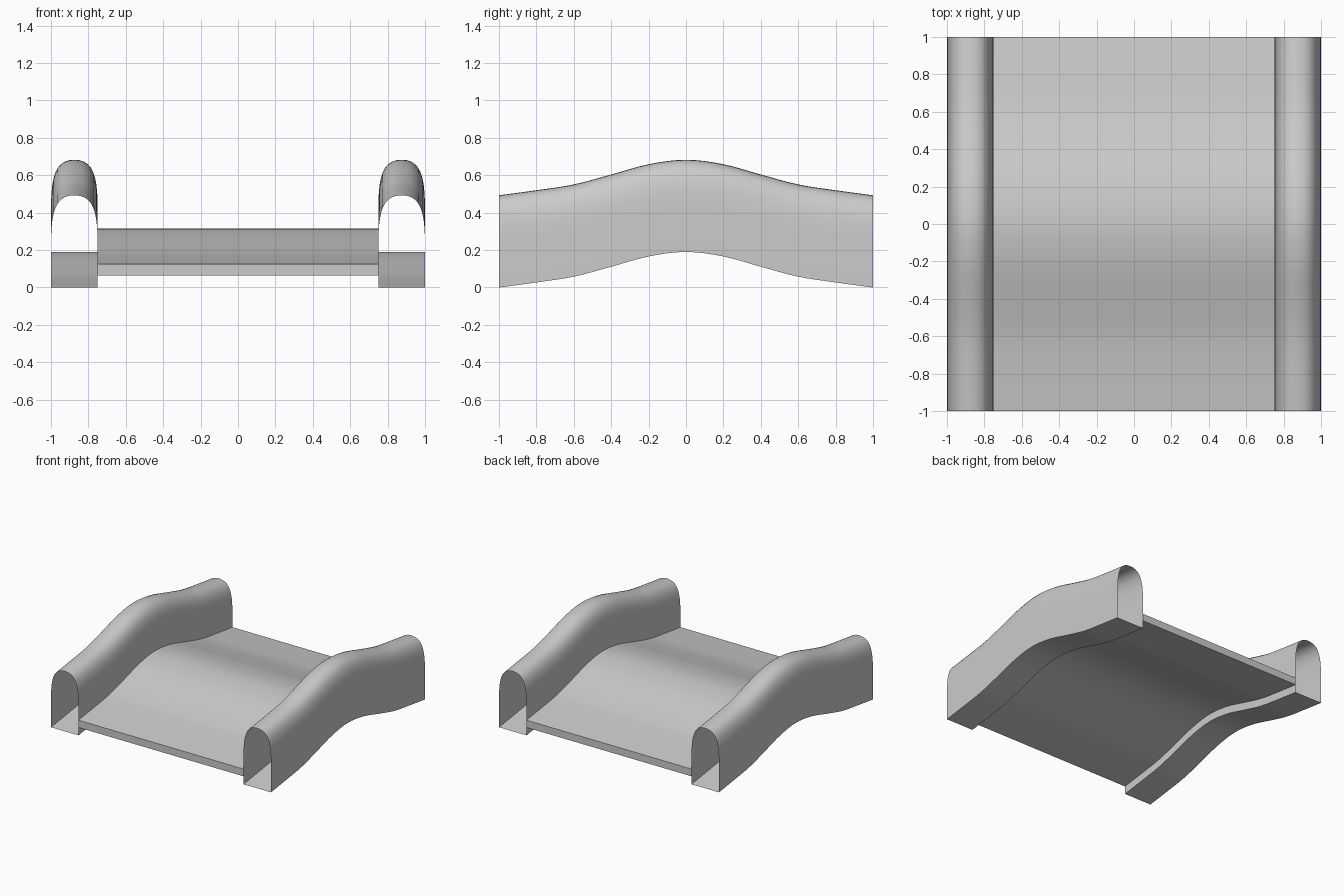
import bpy, bmesh

if "Cube" in bpy.data.objects:
    bpy.data.objects.remove(bpy.data.objects["Cube"])

# Height of the hump at y = 0, 0.2, ... 1 (symmetric front to back)
RISE = [0.19, 0.166, 0.111, 0.058, 0.027, 0.0]
STEPS = 40


def rise(y):
    """Smooth curve through the hump heights."""
    a = abs(y) * 5
    i = min(int(a), 4)
    t = a - i
    h = lambda k: RISE[abs(k)] if k < 6 else 2 * RISE[5] - RISE[4]
    p0, p1, p2, p3 = h(i - 1), h(i), h(i + 1), h(i + 2)
    return p1 + 0.5 * t * (p2 - p0 + t * (2*p0 - 5*p1 + 4*p2 - p3 + t * (3*(p1 - p2) + p3 - p0)))


def sweep(name, profile, capped):
    """Carry a closed x-z profile from front to back over the hump."""
    bm = bmesh.new()
    rings = []
    for s in range(STEPS + 1):
        y = -1 + 2 * s / STEPS
        rings.append([bm.verts.new((x, y, z + rise(y))) for x, z in profile])
    n = len(profile)
    for a, b in zip(rings, rings[1:]):
        for k in range(n):
            m = (k + 1) % n
            bm.faces.new((a[k], a[m], b[m], b[k]))
    if capped:
        bm.faces.new(rings[0][::-1])
        bm.faces.new(rings[-1])
    bmesh.ops.recalc_face_normals(bm, faces=bm.faces)
    me = bpy.data.meshes.new(name)
    bm.to_mesh(me)
    bm.free()
    ob = bpy.data.objects.new(name, me)
    bpy.context.collection.objects.link(ob)
    bpy.ops.object.select_all(action='DESELECT')
    ob.select_set(True)
    bpy.context.view_layer.objects.active = ob
    bpy.ops.object.shade_smooth_by_angle(angle=0.6)
    return ob


def bezier(p, t):
    u = 1 - t
    w = (u**3, 3*u*u*t, 3*u*t*t, t**3)
    return tuple(sum(c * q[i] for c, q in zip(w, p)) for i in range(2))


# Side rails: hollow, open-ended tubes with flat floor and rounded top
MID = 0.875
half = [bezier([(0.125, 0.22), (0.125, 0.40), (0.105, 0.493), (0, 0.493)], i / 10) for i in range(11)]
right = [(0.125, 0.0)] + half
rail_profile = [(MID + x, z) for x, z in right] + [(MID - x, z) for x, z in right[-2::-1]]
rails = sweep("side_rails", rail_profile, capped=False)
rails.modifiers.new("Mirror", 'MIRROR').use_axis[0] = True

# Deck: thin slab between the rails
sweep("deck", [(-0.75, 0.065), (0.75, 0.065), (0.75, 0.125), (-0.75, 0.125)], capped=True)
